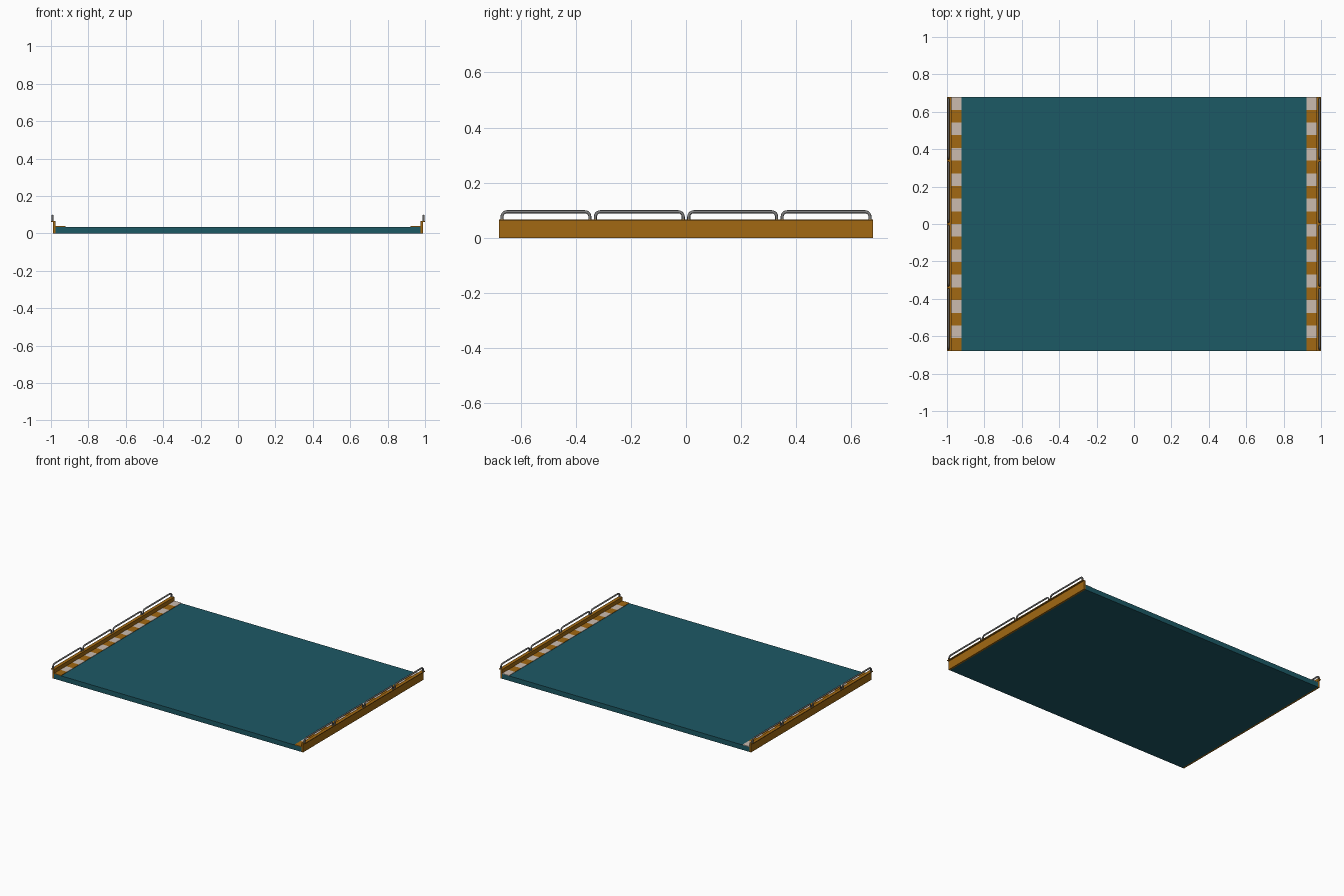
import bpy, math
from mathutils import Vector

if "Cube" in bpy.data.objects:
    bpy.data.objects.remove(bpy.data.objects["Cube"])


def material(name, rgb):
    m = bpy.data.materials.new(name)
    m.diffuse_color = (*rgb, 1)
    m.use_nodes = True
    m.node_tree.nodes["Principled BSDF"].inputs["Base Color"].default_value = m.diffuse_color
    return m


TEAL = material("teal", (0.012, 0.10, 0.13))
ORANGE = material("orange", (0.36, 0.14, 0.006))
PALE = material("pale", (0.60, 0.50, 0.43))
STEEL = material("steel", (0.20, 0.20, 0.20))
HALF = 0.678


def box(name, x0, x1, y0, y1, z0, z1, mat):
    bpy.ops.mesh.primitive_cube_add(
        size=1, location=((x0 + x1) / 2, (y0 + y1) / 2, (z0 + z1) / 2))
    ob = bpy.context.object
    ob.name = name
    ob.scale = (abs(x1 - x0), y1 - y0, z1 - z0)
    bpy.ops.object.transform_apply(location=False, rotation=False, scale=True)
    ob.data.materials.append(mat)
    return ob


def rail(name, x, y0, y1, z0, z1, radius=0.0055, corner=0.018):
    # inverted U tube with rounded corners
    pts = [(x, y0, z0)]
    for cy, a0 in ((y0 + corner, math.pi), (y1 - corner, math.pi / 2)):
        for i in range(6):
            a = a0 - i * math.pi / 10
            pts.append((x, cy + corner * math.cos(a), z1 - corner + corner * math.sin(a)))
    pts.append((x, y1, z0))
    cu = bpy.data.curves.new(name, 'CURVE')
    cu.dimensions = '3D'
    cu.bevel_depth = radius
    cu.bevel_resolution = 2
    cu.use_fill_caps = True
    sp = cu.splines.new('POLY')
    sp.points.add(len(pts) - 1)
    for p, co in zip(sp.points, pts):
        p.co = (*co, 1)
    cu.materials.append(STEEL)
    ob = bpy.data.objects.new(name, cu)
    bpy.context.collection.objects.link(ob)


# deck
box("deck", -0.976, 0.976, -HALF, HALF, 0, 0.035, TEAL)

for s, side in ((-1, "left"), (1, "right")):
    # side board and its overhanging cap
    box(side + "_side_board", s * 0.976, s * 0.988, -HALF, HALF, 0, 0.062, ORANGE)
    box(side + "_board_cap", s * 0.976, s * 1.0, -HALF, HALF, 0.061, 0.066, ORANGE)
    # warning stripes along the deck edge
    step = 2 * HALF / 20
    for i in range(20):
        y = -HALF + i * step
        box(f"{side}_stripe_{i}", s * 0.921, s * 0.976, y, y + step,
            0.034, 0.038, PALE if i % 2 else ORANGE)
    # four tube rails on the cap
    span = 2 * HALF / 4
    for i in range(4):
        y = -HALF + i * span
        rail(f"{side}_rail_{i}", s * 0.992, y + 0.010, y + span - 0.010, 0.064, 0.0945)
